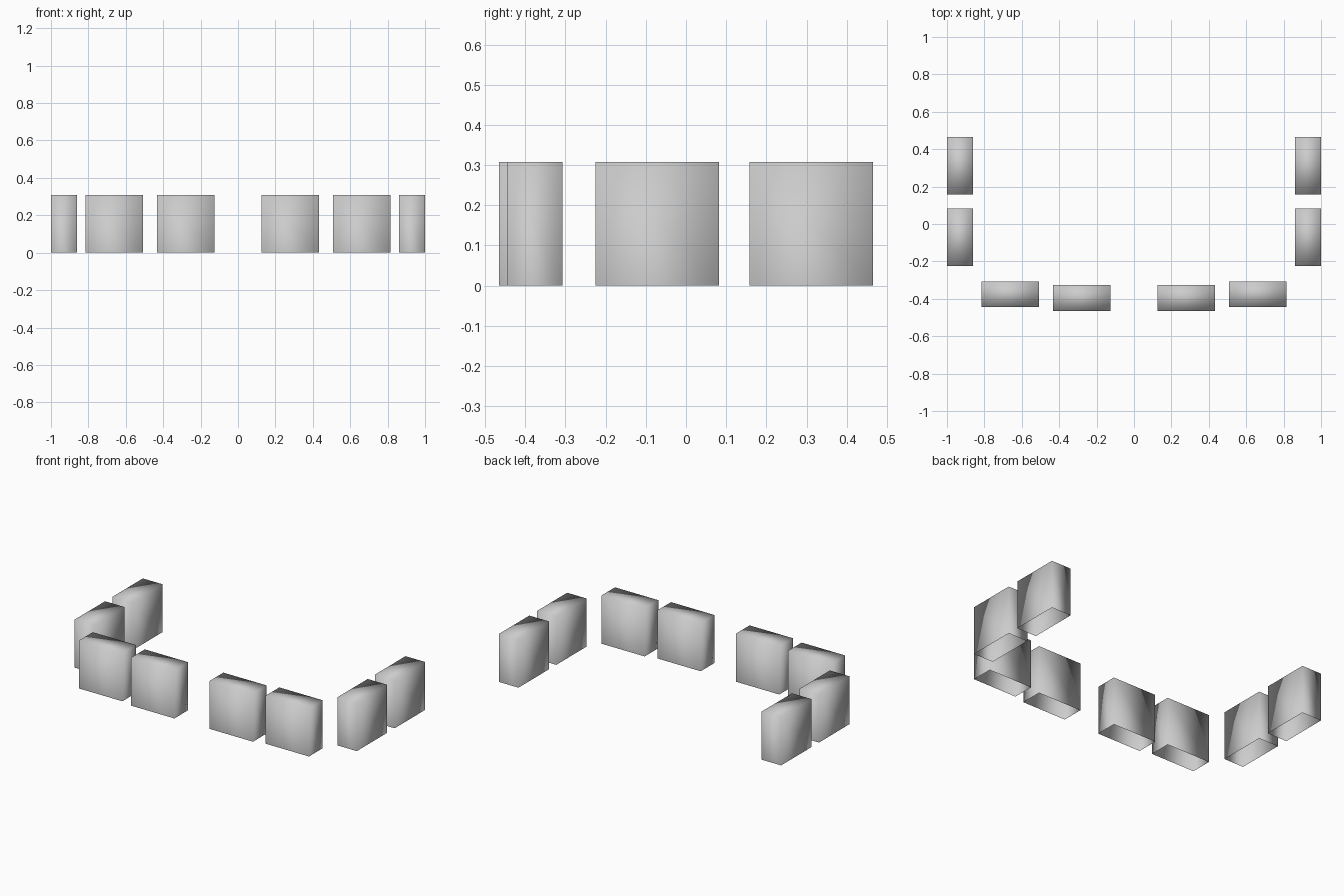
import bpy, bmesh

if "Cube" in bpy.data.objects:
    bpy.data.objects.remove(bpy.data.objects["Cube"])

grey = bpy.data.materials.new("plain_grey")
grey.diffuse_color = (0.6, 0.6, 0.6, 1)
grey.use_nodes = True
grey.node_tree.nodes["Principled BSDF"].inputs["Base Color"].default_value = grey.diffuse_color

H = 0.308  # block height


def block(name, x0, x1, y0, y1):
    """Smooth-shaded block with an open underside."""
    bm = bmesh.new()
    bmesh.ops.create_cube(bm, size=1)
    for v in bm.verts:
        v.co.x = x1 if v.co.x > 0 else x0
        v.co.y = y1 if v.co.y > 0 else y0
        v.co.z = H if v.co.z > 0 else 0
    bottom = [f for f in bm.faces if f.calc_center_median().z < 0.01]
    bmesh.ops.delete(bm, geom=bottom, context='FACES_ONLY')
    for f in bm.faces:
        f.smooth = True
    me = bpy.data.meshes.new(name)
    bm.to_mesh(me)
    bm.free()
    me.materials.append(grey)
    bpy.context.collection.objects.link(bpy.data.objects.new(name, me))


# Right-hand blocks, mirrored to the left
parts = {
    "front_inner_block": (0.125, 0.432, -0.465, -0.327),
    "front_outer_block": (0.508, 0.815, -0.445, -0.307),
    "side_front_block": (0.862, 1.0, -0.225, 0.082),
    "side_back_block": (0.862, 1.0, 0.158, 0.465),
}
for name, (x0, x1, y0, y1) in parts.items():
    block(name + "_right", x0, x1, y0, y1)
    block(name + "_left", -x1, -x0, y0, y1)
